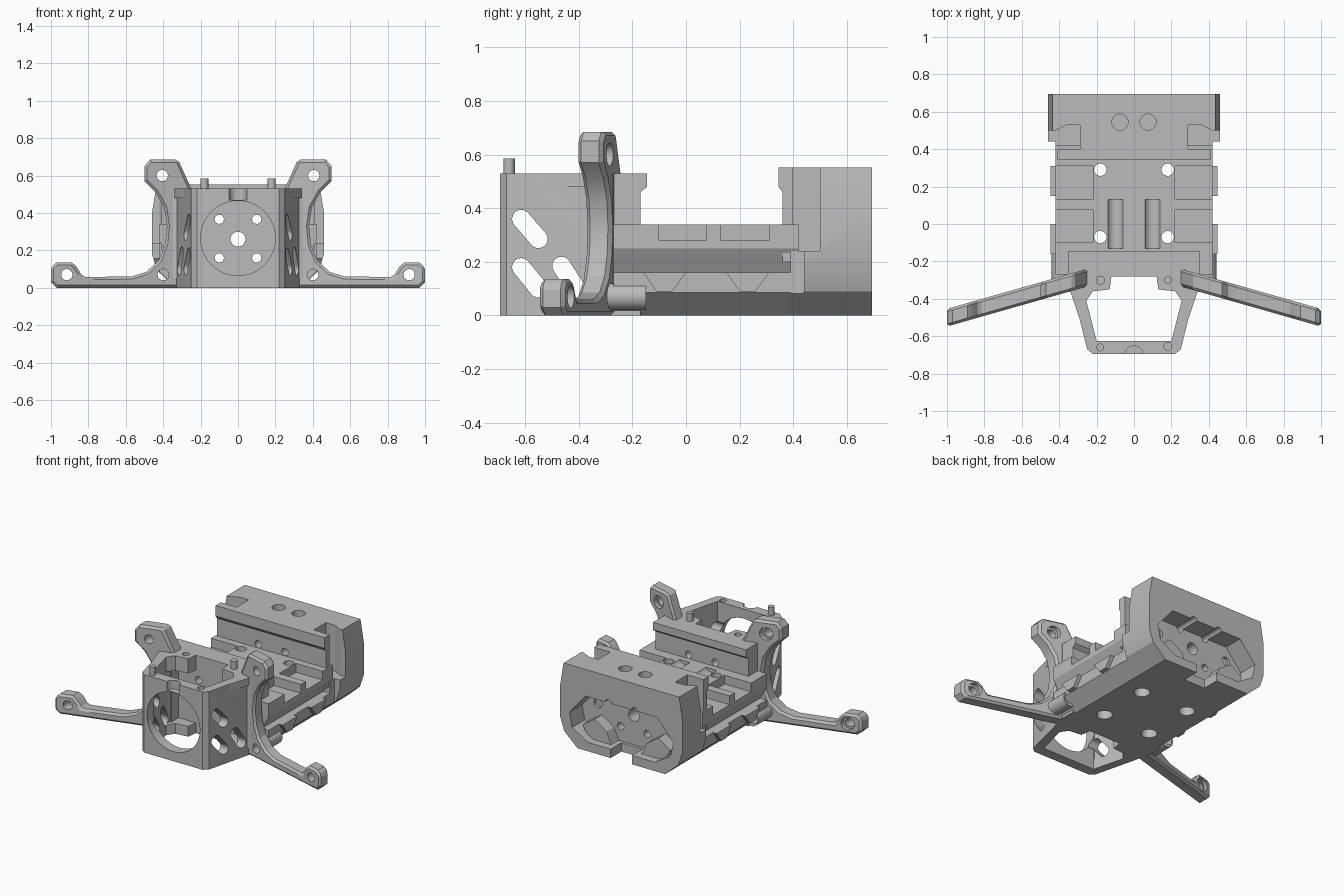
import bpy, bmesh, math
from mathutils import Vector

cube = bpy.data.objects.get("Cube")
if cube:
    bpy.data.objects.remove(cube, do_unlink=True)

grey = bpy.data.materials.new("plain_grey")
grey.use_nodes = True
COLOUR = (0.5, 0.5, 0.5, 1)
grey.diffuse_color = COLOUR
grey.node_tree.nodes["Principled BSDF"].inputs["Base Color"].default_value = COLOUR

# Profile axes: outline plane plus the direction it is extruded along
PLACE = {"x": lambda a, b, d: (d, a, b),
         "y": lambda a, b, d: (a, d, b),
         "z": lambda a, b, d: (a, b, d)}


def prism(name, outline, lo, hi, axis):
    bm = bmesh.new()
    put = PLACE[axis]
    near = [bm.verts.new(put(a, b, lo)) for a, b in outline]
    far = [bm.verts.new(put(a, b, hi)) for a, b in outline]
    bm.faces.new(near)
    bm.faces.new(far)
    n = len(outline)
    for i in range(n):
        j = (i + 1) % n
        bm.faces.new((near[i], near[j], far[j], far[i]))
    bmesh.ops.recalc_face_normals(bm, faces=bm.faces)
    mesh = bpy.data.meshes.new(name)
    bm.to_mesh(mesh)
    bm.free()
    mesh.materials.append(grey)
    obj = bpy.data.objects.new(name, mesh)
    bpy.context.collection.objects.link(obj)
    return obj


def rect(a0, a1, b0, b1):
    return [(a0, b0), (a1, b0), (a1, b1), (a0, b1)]


def circle(a, b, r, n=24):
    return [(a + r * math.cos(math.tau * i / n), b + r * math.sin(math.tau * i / n))
            for i in range(n)]


def slot(p, q, r, n=10):
    p, q = Vector(p), Vector(q)
    start = math.atan2(q.y - p.y, q.x - p.x) + math.pi / 2
    pts = []
    for centre, turn in ((p, start), (q, start + math.pi)):
        for i in range(n + 1):
            t = turn + math.pi * i / n
            pts.append((centre.x + r * math.cos(t), centre.y + r * math.sin(t)))
    return pts


def both(right_half):
    return right_half + [(-a, b) for a, b in reversed(right_half)]


def flip(outline, s):
    return [(s * a, b) for a, b in outline]


def bake(obj):
    graph = bpy.context.evaluated_depsgraph_get()
    mesh = bpy.data.meshes.new_from_object(obj.evaluated_get(graph))
    obj.modifiers.clear()
    obj.data = mesh


def carve(obj, holes):
    cutters = [prism("cutter", *h) for h in holes]
    for c in cutters:
        c.hide_render = True
        mod = obj.modifiers.new("cut", "BOOLEAN")
        mod.operation, mod.solver, mod.object = "DIFFERENCE", "EXACT", c
    bake(obj)
    for c in cutters:
        bpy.data.objects.remove(c, do_unlink=True)
    return obj


SIDES = (1, -1)
HOLE_X, FAR = 0.18, 1.2

# Long bores running front to back
bores = [(circle(0, 0.26, 0.04), -0.45, FAR, "y")]
bores += [(circle(s * 0.1, z, 0.025, 12), -0.45, FAR, "y") for s in SIDES for z in (0.16, 0.366)]

# Tray with undercut sides, recessed pads and bolt holes
tray = prism("tray", both([(0.33, 0), (0.42, 0.085), (0.42, 0.16), (0.37, 0.16),
                           (0.42, 0.25), (0.42, 0.34)]), -0.27, 0.42, "y")
cuts = list(bores)
for s in SIDES:
    for y0, y1 in ((-0.1, 0.075), (0.13, 0.31)):
        cuts.append((flip(rect(0.22, 0.5, y0, y1), s), 0.28, 0.5, "z"))
    for y in (-0.07, 0.29):
        cuts.append((circle(s * HOLE_X, y, 0.033), -0.1, FAR, "z"))
        cuts.append((circle(s * HOLE_X, y, 0.05), -0.1, 0.06, "z"))
    cuts.append((circle(s * 0.1, 0.36, 0.045), -0.13, 0.13, "y"))
carve(tray, cuts)

# Small trapezoid teeth along the tray rim
for s in SIDES:
    for y in (-0.08, 0.23):
        prism("rim_tooth", [(y - 0.08, 0.16), (y - 0.03, 0.09), (y + 0.03, 0.09), (y + 0.08, 0.16)],
              s * 0.41, s * 0.447, "x")

# End walls with overhanging lips
front_wall = prism("front_wall", [(-0.28, 0), (-0.17, 0), (-0.17, 0.46), (-0.145, 0.48),
                                  (-0.145, 0.53), (-0.28, 0.53)], -0.35, 0.35, "x")
rear_lip = prism("rear_lip", [(0.40, 0.2), (0.36, 0.2), (0.36, 0.46), (0.345, 0.48),
                              (0.345, 0.552), (0.40, 0.552)], -0.41, 0.41, "x")
carve(front_wall, bores)
carve(rear_lip, bores)

# Rear block with side grooves, hollow back and top holes
rear_block = prism("rear_block", both([(0.33, 0), (0.43, 0.09), (0.46, 0.18), (0.46, 0.4),
                                       (0.435, 0.552)]), 0.39, 0.695, "y")
cuts = list(bores)
for s in SIDES:
    groove = [(0.29, 0.3), (0.29, 0.53), (0.36, 0.53), (0.42, 0.5), (0.6, 0.5), (0.6, 0.3)]
    cuts.append((flip(groove, s), 0.24, FAR, "z"))
    cuts.append((flip(rect(0.42, 0.6, 0.3, 0.44), s), -0.1, FAR, "z"))
    cuts.append((circle(s * 0.075, 0.545, 0.043), 0.42, FAR, "z"))
    cuts.append((circle(s * 0.27, 0.27, 0.03), 0.54, FAR, "y"))
cuts.append((both([(0.25, 0.06), (0.37, 0.13), (0.39, 0.23), (0.27, 0.37)]), 0.56, FAR, "y"))
cuts.append((rect(-0.08, 0.08, -0.1, 0.1), 0.58, FAR, "y"))
carve(rear_block, cuts)

# Raised blocks inside the hollow
for s in SIDES:
    prism("rear_boss", flip([(0.11, 0.05), (0.28, 0.05), (0.33, 0.14), (0.24, 0.2), (0.15, 0.14)], s),
          0.55, 0.64, "y")

# Open nose box with round window and slanted side slots, wider inside than at the rims
nose = prism("nose_box", both([(0.22, -0.695), (0.25, -0.67), (0.33, -0.35), (0.33, -0.26)]),
             0, 0.53, "z")
cuts = [(both([(0.2, -0.625), (0.255, -0.41), (0.22, -0.36), (0.13, -0.35), (0.12, -0.275)]),
         -0.1, FAR, "z"),
        (both([(0.203, -0.622), (0.262, -0.38), (0.25, -0.278)]), 0.07, 0.43, "z"),
        (circle(0, 0.265, 0.2, 48), -0.9, -0.5, "y"),
        (circle(0, -0.7, 0.048), 0.47, FAR, "z")]
for p, q in (((-0.615, 0.36), (-0.55, 0.285)), ((-0.615, 0.18), (-0.55, 0.1)),
             ((-0.465, 0.185), (-0.41, 0.1))):
    cuts.append((slot(p, q, 0.034), -FAR, FAR, "x"))
cuts += [(circle(s * HOLE_X, y, 0.022, 16), 0.45, FAR, "z") for s, y in ((1, -0.655), (-1, -0.3))]
carve(nose, cuts + bores)

# Locating pins on opposite corners
for s, y in ((-1, -0.66), (1, -0.3)):
    prism("locating_pin", circle(s * HOLE_X, y, 0.021, 16), 0.5, 0.585, "z")

# Swept arms: an upright lug and an outrigger foot in one curved plate
arm_outline = [(0.25, 0), (0.25, 0.53), (0.32, 0.685), (0.47, 0.685), (0.5, 0.65), (0.5, 0.57),
               (0.44, 0.51), (0.395, 0.43), (0.38, 0.33), (0.39, 0.23), (0.425, 0.145),
               (0.49, 0.085), (0.57, 0.06), (0.83, 0.058), (0.865, 0.115), (0.89, 0.135),
               (0.97, 0.135), (1.0, 0.11), (1.0, 0.03), (0.97, 0)]
for s in SIDES:
    side = "left" if s > 0 else "right"
    arm = prism(side + "_arm", flip(arm_outline, s), -0.047, 0.047, "y")
    bevel = arm.modifiers.new("edge", "BEVEL")
    bevel.width, bevel.segments = 0.014, 1
    bevel.limit_method, bevel.angle_limit = "ANGLE", math.radians(50)
    bake(arm)
    holes = []
    for x, z in ((0.405, 0.6), (0.915, 0.07), (0.4, 0.07)):
        holes.append((circle(s * x, z, 0.03), -0.2, 0.2, "y"))
        holes.append((circle(s * x, z, 0.043), 0.02, 0.2, "y"))
    carve(arm, holes)
    for v in arm.data.vertices:
        v.co.y += -0.33 - 0.285 * (abs(v.co.x) - 0.4)
    # Straight root thickening the upright where it meets the nose
    prism(side + "_arm_root", flip([(0.25, -0.27), (0.25, -0.355), (0.31, -0.37),
                                    (0.36, -0.36), (0.36, -0.27)], s), 0.05, 0.53, "z")
    # Tube behind the lower hole, and a thin gusset joining arm to nose
    boss = prism(side + "_arm_boss", circle(s * 0.39, 0.07, 0.05), -0.31, -0.15, "y")
    carve(boss, [(circle(s * 0.4, 0.07, 0.03), -0.5, 0, "y")])
    prism(side + "_gusset", flip([(0.27, -0.57), (0.34, -0.36), (0.27, -0.36)], s),
          0.48, 0.53, "z")

# Smooth curved faces while keeping edges sharp
for obj in bpy.context.scene.objects:
    obj.select_set(obj.type == "MESH")
    if obj.type == "MESH":
        bpy.context.view_layer.objects.active = obj
bpy.ops.object.shade_smooth_by_angle(angle=math.radians(24))
